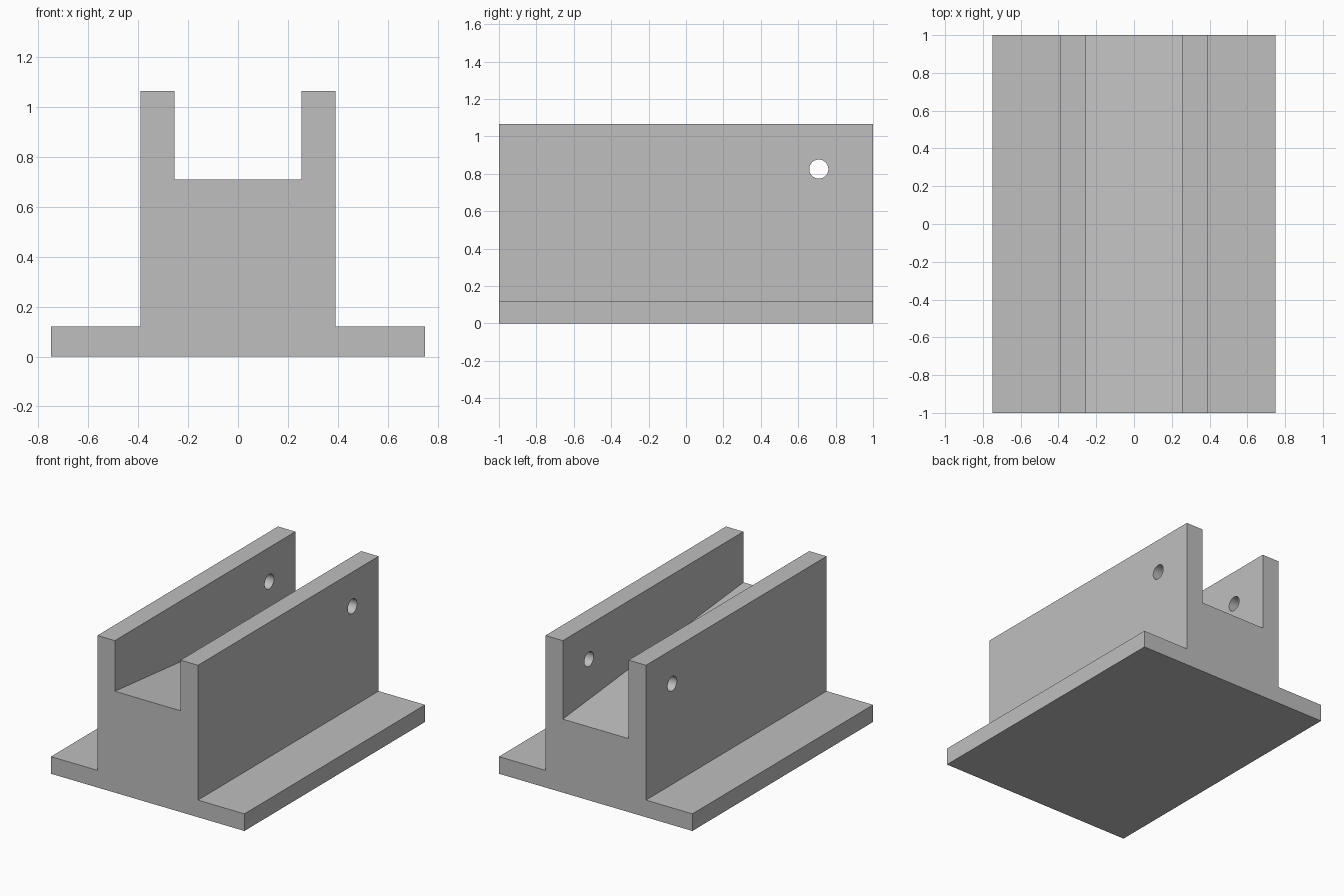
import bpy
import bmesh
import math
from mathutils import Matrix, Vector

cube = bpy.data.objects.get("Cube")
if cube:
    bpy.data.objects.remove(cube, do_unlink=True)

BASE, OUTER, INNER = 0.75, 0.39, 0.255       # half widths
FLANGE_TOP, WALL_TOP = 0.12, 1.065
FLOOR_FRONT, FLOOR_BACK = 0.71, 0.515        # channel floor slopes down to the back
HOLE_Y, HOLE_Z, HOLE_R = 0.71, 0.825, 0.051

grey = bpy.data.materials.new("plain grey")
grey.use_nodes = True
colour = (0.52, 0.52, 0.52, 1)
grey.diffuse_color = colour
grey.node_tree.nodes["Principled BSDF"].inputs["Base Color"].default_value = colour


def make_object(name, bm):
    bmesh.ops.recalc_face_normals(bm, faces=bm.faces)
    mesh = bpy.data.meshes.new(name)
    bm.to_mesh(mesh)
    bm.free()
    mesh.materials.append(grey)
    obj = bpy.data.objects.new(name, mesh)
    bpy.context.collection.objects.link(obj)
    return obj


def section(floor):
    """Right half of the cross-section, mirrored to the left."""
    half = [(BASE, 0), (BASE, FLANGE_TOP), (OUTER, FLANGE_TOP),
            (OUTER, WALL_TOP), (INNER, WALL_TOP), (INNER, floor)]
    return half + [(-x, z) for x, z in reversed(half)]


# Flanged block with a sloping channel, lofted between its two end sections
bm = bmesh.new()
front = [bm.verts.new((x, -1, z)) for x, z in section(FLOOR_FRONT)]
back = [bm.verts.new((x, 1, z)) for x, z in section(FLOOR_BACK)]
bm.faces.new(front)
bm.faces.new(back)
for i in range(len(front)):
    j = (i + 1) % len(front)
    bm.faces.new((front[i], front[j], back[j], back[i]))
block = make_object("channel_block", bm)

# Cross hole through both walls
bm = bmesh.new()
place = Matrix.Translation(Vector((0, HOLE_Y, HOLE_Z))) @ Matrix.Rotation(math.pi / 2, 4, 'Y')
bmesh.ops.create_cone(bm, cap_ends=True, segments=48, radius1=HOLE_R,
                      radius2=HOLE_R, depth=1, matrix=place)
cutter = make_object("hole_cutter", bm)
cutter.hide_render = True

cut = block.modifiers.new("cross_hole", 'BOOLEAN')
cut.operation = 'DIFFERENCE'
cut.solver = 'EXACT'
cut.object = cutter
bpy.ops.object.select_all(action='DESELECT')
block.select_set(True)
bpy.context.view_layer.objects.active = block
bpy.ops.object.modifier_apply(modifier=cut.name)
bpy.data.objects.remove(cutter, do_unlink=True)
bpy.ops.object.shade_smooth_by_angle(angle=math.radians(30))
